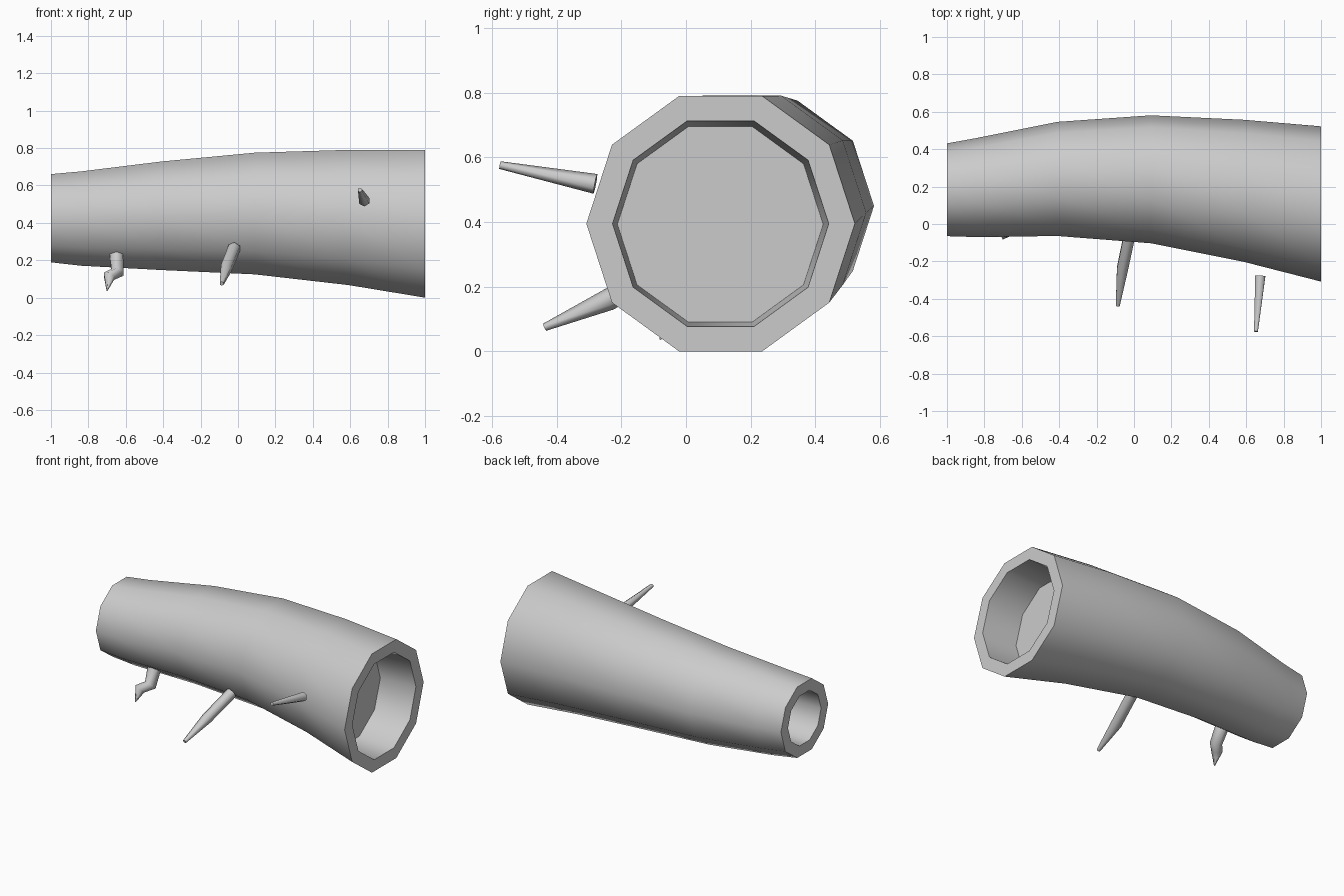
import bpy, bmesh
from math import cos, sin, pi, radians
from mathutils import Vector

if "Cube" in bpy.data.objects:
    bpy.data.objects.remove(bpy.data.objects["Cube"])


def ring(bm, centre, u, v, r, sides, phase=0.0):
    step = 2 * pi / sides
    return [bm.verts.new(centre + r * (cos(phase + i * step) * u + sin(phase + i * step) * v))
            for i in range(sides)]


def skin(name, rings_of, angle=46):
    """Bridge successive rings, cap both ends and shade smooth."""
    bm = bmesh.new()
    rings = rings_of(bm)
    n = len(rings[0])
    for a, b in zip(rings, rings[1:]):
        for i in range(n):
            j = (i + 1) % n
            bm.faces.new((a[i], a[j], b[j], b[i]))
    bm.faces.new(rings[0][::-1])
    bm.faces.new(rings[-1])
    bmesh.ops.recalc_face_normals(bm, faces=bm.faces)
    mesh = bpy.data.meshes.new(name)
    bm.to_mesh(mesh)
    bm.free()
    ob = bpy.data.objects.new(name, mesh)
    bpy.context.collection.objects.link(ob)
    bpy.ops.object.select_all(action='DESELECT')
    ob.select_set(True)
    bpy.context.view_layer.objects.active = ob
    bpy.ops.object.shade_smooth_by_angle(angle=radians(angle))
    return ob


# Log: curved tapering trunk with a recess at each end (x, y, z, radius)
LOG = [
    (-0.75, 0.183, 0.425, 0.168),   # left recess floor
    (-1.00, 0.183, 0.425, 0.174),
    (-1.00, 0.183, 0.425, 0.248),
    (-0.84, 0.195, 0.423, 0.265),
    (-0.41, 0.241, 0.438, 0.305),
    (0.09, 0.239, 0.450, 0.342),
    (0.59, 0.177, 0.429, 0.380),
    (1.00, 0.107, 0.395, 0.415),
    (1.00, 0.107, 0.395, 0.334),
    (0.75, 0.106, 0.393, 0.318),    # right recess floor
]
Y, Z = Vector((0, 1, 0)), Vector((0, 0, 1))
skin("log", lambda bm: [ring(bm, Vector(p[:3]), Y, Z, p[3], 10) for p in LOG])


# Twigs: six-sided tapering branches along short paths
def twig(name, path):
    pts = [Vector(p[:3]) for p in path]

    def rings(bm):
        out = []
        for i, p in enumerate(pts):
            t = (pts[min(i + 1, len(pts) - 1)] - pts[max(i - 1, 0)]).normalized()
            u = t.cross(Vector((1, 0, 0))).normalized()
            out.append(ring(bm, p, u, t.cross(u), path[i][3], 6))
        return out
    return skin(name, rings, 65)


twig("bent_twig", [(-0.65, 0.05, 0.23, 0.042), (-0.645, 0.0, 0.135, 0.038),
                   (-0.69, -0.045, 0.115, 0.034), (-0.70, -0.08, 0.037, 0.003)])
twig("middle_twig", [(-0.02, -0.04, 0.265, 0.035), (-0.062, -0.24, 0.16, 0.034),
                     (-0.087, -0.437, 0.075, 0.012)])
twig("straight_twig", [(0.675, -0.28, 0.518, 0.031), (0.652, -0.575, 0.576, 0.012)])
